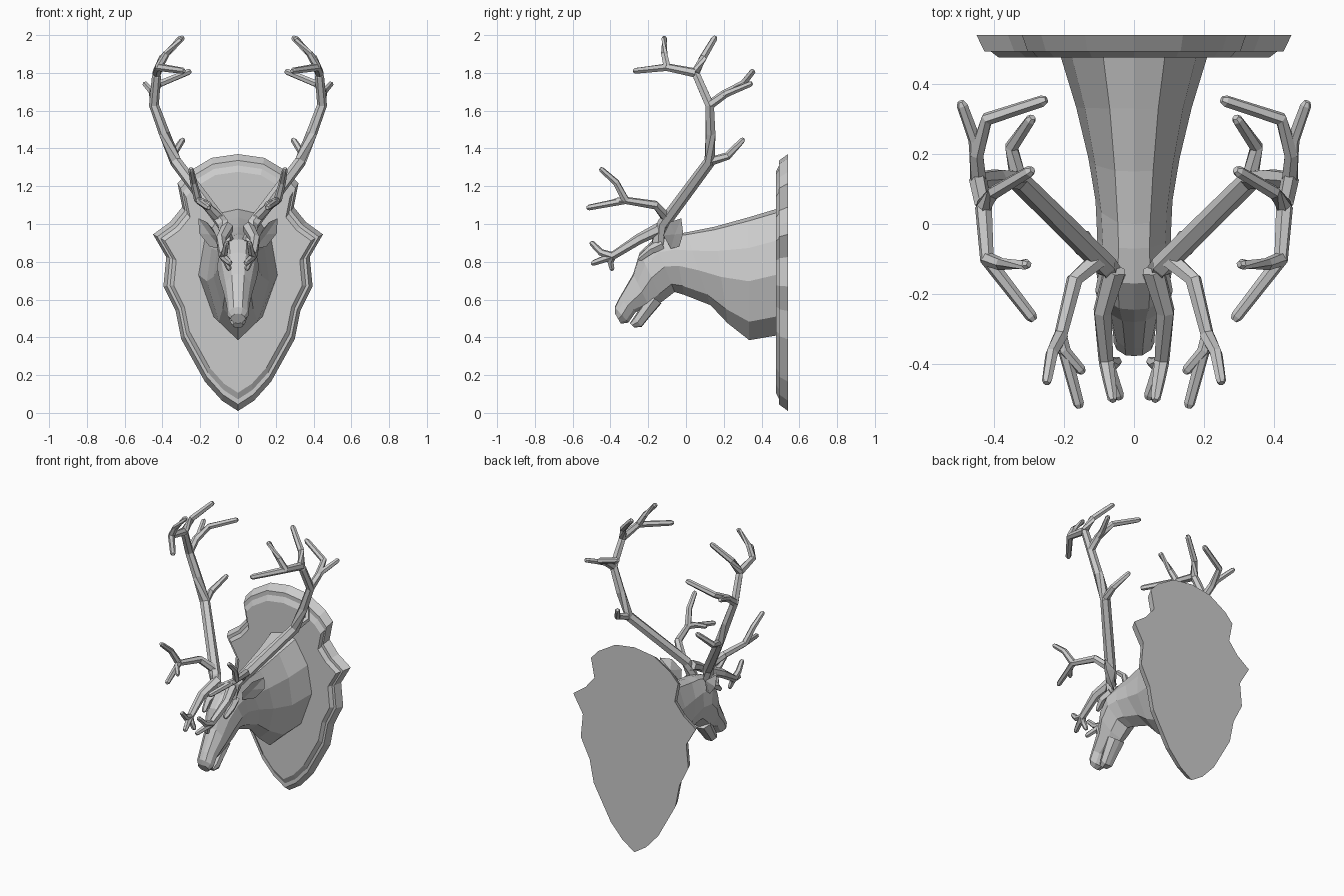
import bpy, bmesh, math
from mathutils import Vector

cube = bpy.data.objects.get("Cube")
if cube:
    bpy.data.objects.remove(cube)

grey = bpy.data.materials.new("plain grey")
grey.use_nodes = True
GREY = (0.6, 0.6, 0.6, 1)
grey.diffuse_color = GREY
grey.node_tree.nodes["Principled BSDF"].inputs["Base Color"].default_value = GREY


def finish(name, bm, mirror=False):
    bmesh.ops.recalc_face_normals(bm, faces=bm.faces)
    me = bpy.data.meshes.new(name)
    bm.to_mesh(me)
    bm.free()
    me.materials.append(grey)
    ob = bpy.data.objects.new(name, me)
    bpy.context.collection.objects.link(ob)
    if mirror:
        mod = ob.modifiers.new("mirror", 'MIRROR')
        mod.use_mirror_merge = False
    return ob


def loft(bm, rings):
    """Skin a list of point rings and close both ends."""
    loops = [[bm.verts.new(p) for p in ring] for ring in rings]
    n = len(loops[0])
    for a, b in zip(loops, loops[1:]):
        for i in range(n):
            bm.faces.new((a[i], a[(i + 1) % n], b[(i + 1) % n], b[i]))
    bm.faces.new(loops[0])
    bm.faces.new(loops[-1])


def tube(bm, path, r0, r1, sides=6):
    """Tapered faceted branch with a short blunt tip."""
    pts = [Vector(p) for p in path]
    last = (pts[-1] - pts[-2]).normalized()
    pts.insert(-1, pts[-1] - last * r1 * 0.8)
    rings = []
    for i, p in enumerate(pts):
        d = (pts[min(i + 1, len(pts) - 1)] - pts[max(i - 1, 0)]).normalized()
        side = d.cross(Vector((0.3, 0.2, 1)) if abs(d.z) < 0.8 else Vector((0, 1, 0.2))).normalized()
        up = side.cross(d)
        if rings and side.dot(prev) < 0:
            side, up = -side, -up
        prev = side
        r = r0 + (r1 - r0) * i / (len(pts) - 2)
        if i == len(pts) - 1:
            r = r1 * 0.6
        rings.append([p + (side * math.cos(a) + up * math.sin(a)) * r
                      for a in (math.tau * k / sides for k in range(sides))])
    loft(bm, rings)


def section(top, bottom, w, profile):
    """Symmetric ring between a top and a bottom (y, z) point."""
    t, b = Vector((0, *top)), Vector((0, *bottom))
    half = [t.lerp(b, f) + Vector((w * k, 0, 0)) for k, f in profile]
    other = [Vector((-p.x, p.y, p.z)) for p in reversed(half) if p.x > 1e-6]
    return half + other


# Wall plaque: scalloped outline with a bevelled rim and raised panel
half = [(0, 1.37), (.14, 1.35), (.265, 1.275), (.32, 1.215), (.295, 1.09), (.36, 1.01),
        (.45, .945), (.38, .825), (.395, .67), (.33, .54), (.30, .39), (.175, .165),
        (.085, .065), (0, .01)]
outline = half + [(-x, z) for x, z in reversed(half[1:-1])]
bm = bmesh.new()
loft(bm, [[(x * s, y, .7 + (z - .7) * s) for x, z in outline]
          for s, y in ((1, .54), (.95, .493), (.91, .493), (.86, .476))])
finish("wall_plaque", bm)

# Neck, head and upper muzzle
BODY = [(0, 0), (.42, .03), (.85, .25), (1, .52), (.62, .85), (0, 1)]
spine = [((.48, 1.08), (.48, .41), .21), ((.33, 1.035), (.335, .385), .165),
         ((.15, .985), (.22, .475), .13), ((.0, .955), (.13, .57), .11),
         ((-.07, .945), (-.01, .625), .105), ((-.17, .92), (-.06, .64), .112),
         ((-.245, .85), (-.125, .59), .1), ((-.28, .735), (-.19, .555), .078),
         ((-.355, .605), (-.265, .535), .06), ((-.377, .56), (-.305, .478), .058),
         ((-.375, .525), (-.345, .472), .04)]
bm = bmesh.new()
loft(bm, [section(t, b, w, BODY) for t, b, w in spine])
finish("neck_and_head", bm)

# Lower jaw
JAW = [(0, 0), (.8, .1), (1, .5), (.6, .95), (0, 1)]
bm = bmesh.new()
loft(bm, [section(t, b, w, JAW) for t, b, w in
          (((-.2, .63), (-.13, .58), .06), ((-.24, .56), (-.195, .505), .05),
           ((-.275, .508), (-.235, .455), .042), ((-.297, .475), (-.275, .452), .028))])
finish("lower_jaw", bm)

# Brow ridges over the eyes
bm = bmesh.new()
tube(bm, [(.07, -.13, .89), (.088, -.19, .86), (.078, -.25, .81)], .03, .016, 5)
finish("brow_ridge", bm, True)

# Ears: cupped leaf with a dished front
bm = bmesh.new()
base, tip = Vector((.09, -.08, .87)), Vector((.21, -.025, 1.03))
rim = [base, Vector((.115, -.12, .94)), Vector((.165, -.085, 1.01)), tip,
       Vector((.205, -.015, .95)), Vector((.15, -.035, .88))]
verts = [bm.verts.new(p) for p in rim]
cup = bm.verts.new((.15, -.06, .945))
back = bm.verts.new((.13, -.02, .97))
for i in range(len(verts)):
    a, b = verts[i], verts[(i + 1) % len(verts)]
    bm.faces.new((a, b, cup))
    bm.faces.new((b, a, back))
finish("ear", bm, True)

# Antlers: main beam and every tine as (path, start radius, end radius)
root, elbow = (.055, -.15, .9), (.33, .125, 1.33)
fork, crown, front_fork = (.445, .125, 1.63), (.43, .05, 1.8), (.42, -.1, 1.83)
rear_fork, low_fork, brow_fork = (.45, .2, 1.685), (.21, -.32, 1.125), (.08, -.39, .83)
branches = [
    ([root, (.08, -.12, 1.0), elbow, (.39, .13, 1.48), fork, crown], .036, .024),
    ([crown, (.4, .09, 1.88), (.29, .155, 1.99)], .024, .017),
    ([crown, front_fork, (.285, -.275, 1.81)], .025, .017),
    ([front_fork, (.38, -.115, 1.9), (.3, -.115, 1.99)], .021, .016),
    ([fork, rear_fork, (.42, .3, 1.74), (.25, .355, 1.81)], .025, .017),
    ([rear_fork, (.455, .24, 1.7), (.495, .35, 1.745)], .021, .016),
    ([elbow, (.35, .22, 1.36), (.29, .305, 1.45)], .025, .016),
    ([(.1, -.1, 1.03), (.17, -.16, 1.1), low_fork, (.155, -.525, 1.085)], .028, .016),
    ([low_fork, (.235, -.37, 1.22), (.25, -.455, 1.295)], .022, .015),
    ([low_fork, (.2, -.36, 1.125), (.145, -.425, 1.1)], .019, .015),
    ([(.055, -.13, .98), (.09, -.25, .92), brow_fork, (.04, -.5, .79)], .034, .016),
    ([brow_fork, (.07, -.45, .85), (.06, -.505, .905)], .022, .015),
    ([brow_fork, (.06, -.4, .8), (.045, -.39, .755)], .021, .015),
]
bm = bmesh.new()
for path, r0, r1 in branches:
    tube(bm, path, r0, r1)
finish("antler", bm, True)
